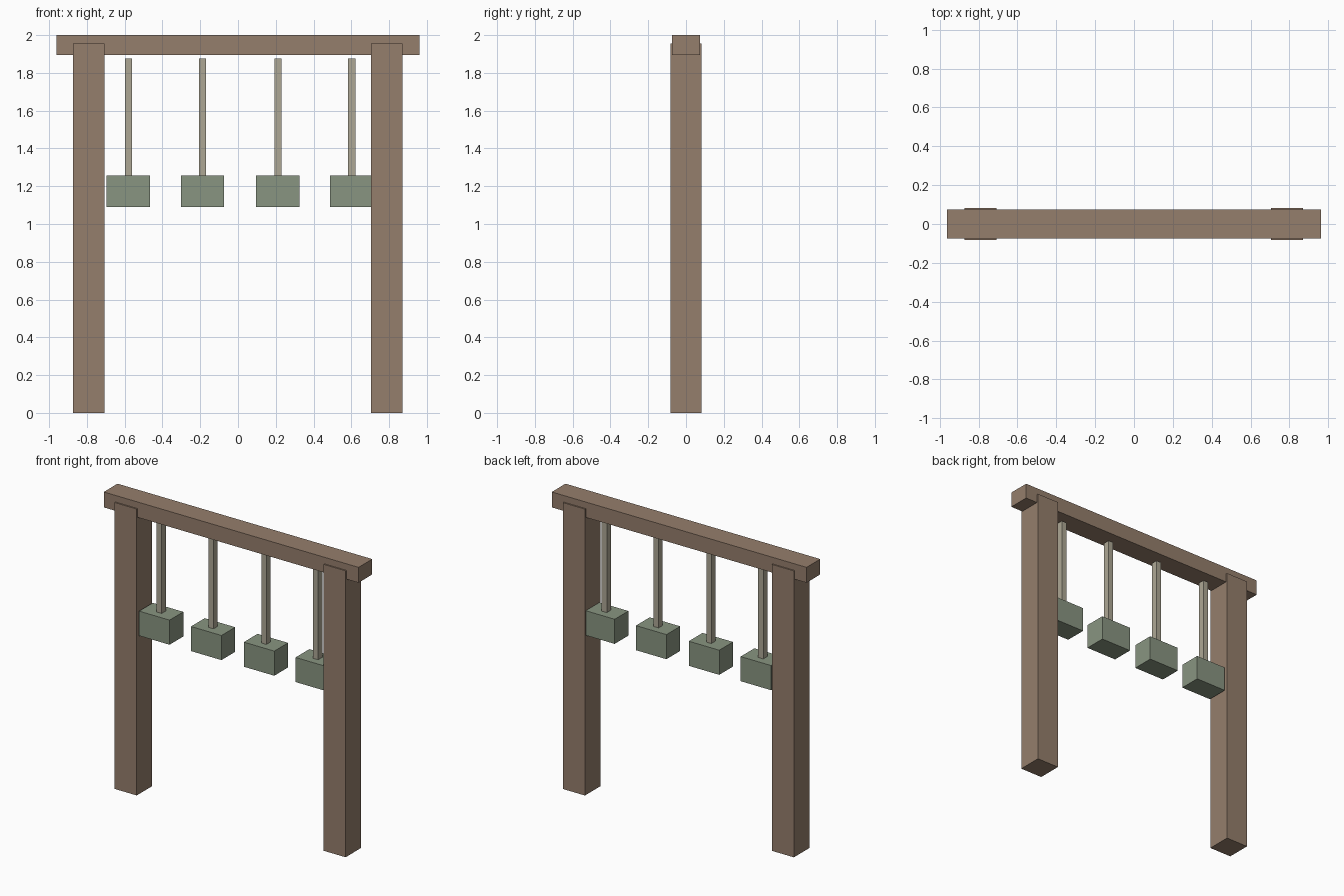
import bpy

if "Cube" in bpy.data.objects:
    bpy.data.objects.remove(bpy.data.objects["Cube"])


def material(name, color):
    m = bpy.data.materials.new(name)
    m.diffuse_color = (*color, 1)
    m.use_nodes = True
    m.node_tree.nodes["Principled BSDF"].inputs["Base Color"].default_value = m.diffuse_color
    return m


wood = material("wood", (0.30, 0.21, 0.15))
cord = material("cord", (0.42, 0.39, 0.30))
green = material("green", (0.25, 0.30, 0.22))


def box(name, x, z0, z1, width, depth, mat):
    """Box centred on y = 0, spanning z0 to z1."""
    bpy.ops.mesh.primitive_cube_add(size=1, location=(x, 0, (z0 + z1) / 2))
    ob = bpy.context.object
    ob.name = name
    ob.scale = (width, depth, z1 - z0)
    bpy.ops.object.transform_apply(location=False, rotation=False, scale=True)
    ob.data.materials.append(mat)
    return ob


# Frame: two posts and the top beam
for side, x in (("left", -0.79), ("right", 0.788)):
    box(f"{side}_post", x, 0, 1.955, 0.166, 0.166, wood)
box("top_beam", 0, 1.895, 2.0, 1.924, 0.148, wood)

# Hanging blocks on square hangers
for i, x in enumerate((-0.58, -0.188, 0.211, 0.602), 1):
    box(f"hanger_{i}", x, 1.255, 1.875, 0.038, 0.044, cord)
    box(f"hanging_block_{i}", x, 1.09, 1.258, 0.23, 0.148, green)
